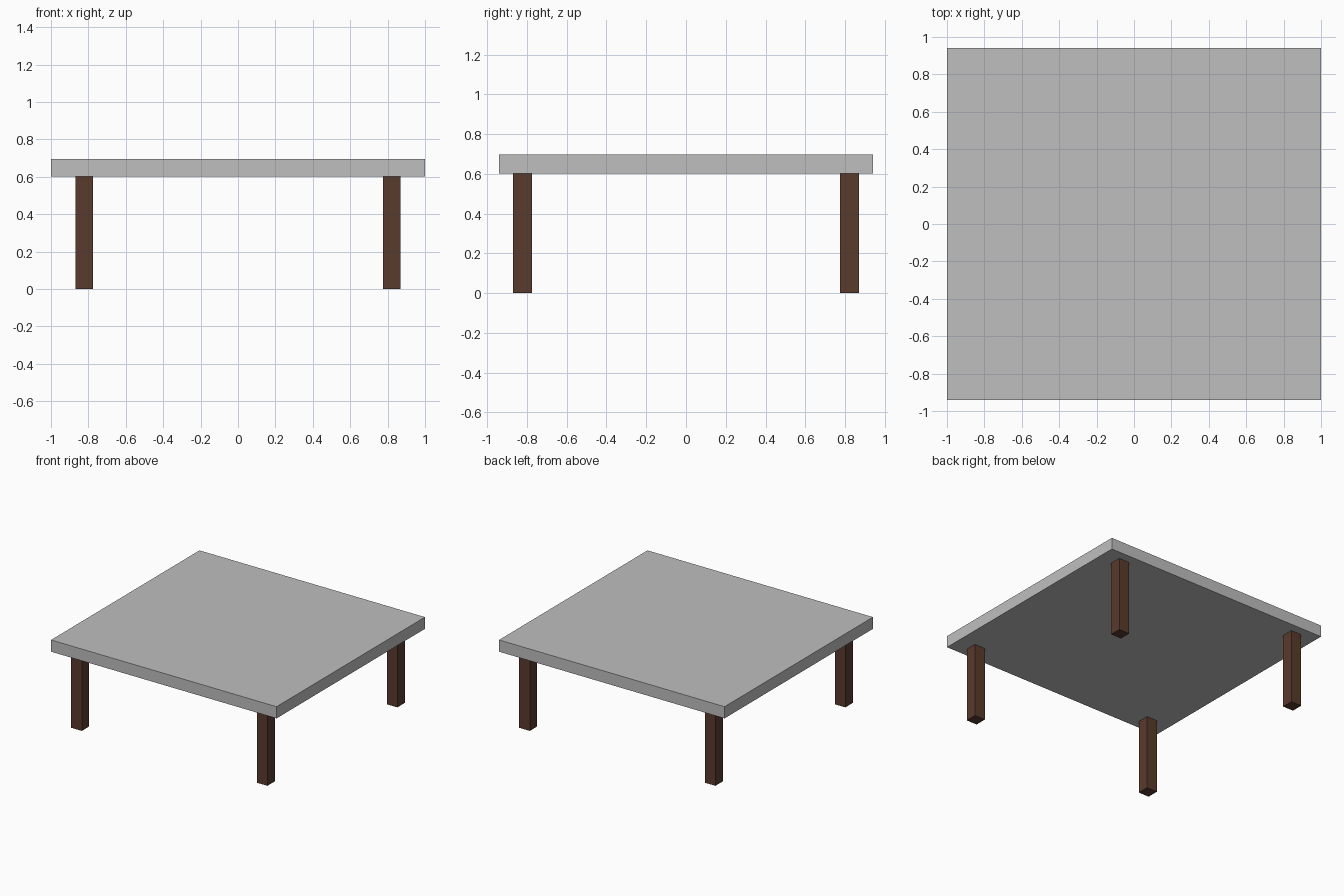
import bpy

if "Cube" in bpy.data.objects:
    bpy.data.objects.remove(bpy.data.objects["Cube"])


def material(name, color):
    m = bpy.data.materials.new(name)
    m.diffuse_color = (*color, 1.0)
    m.use_nodes = True
    m.node_tree.nodes["Principled BSDF"].inputs["Base Color"].default_value = m.diffuse_color
    return m


def box(name, center, size, mat):
    bpy.ops.mesh.primitive_cube_add(size=1, location=center)
    ob = bpy.context.object
    ob.name = name
    ob.scale = size
    bpy.ops.object.transform_apply(location=False, rotation=False, scale=True)
    ob.data.materials.append(mat)
    return ob


grey = material("light grey", (0.52, 0.52, 0.52))
brown = material("dark brown wood", (0.1, 0.043, 0.026))

LEG_H, TOP_H = 0.602, 0.094

# Flat slab top
box("table_top", (0, 0, LEG_H + TOP_H / 2), (2.0, 1.88, TOP_H), grey)

# Four square legs, inset from the corners
for y, depth in ((-1, "front"), (1, "back")):
    for x, side in ((-1, "left"), (1, "right")):
        box(f"{depth}_{side}_leg", (x * 0.823, y * 0.823, LEG_H / 2),
            (0.094, 0.094, LEG_H), brown)
